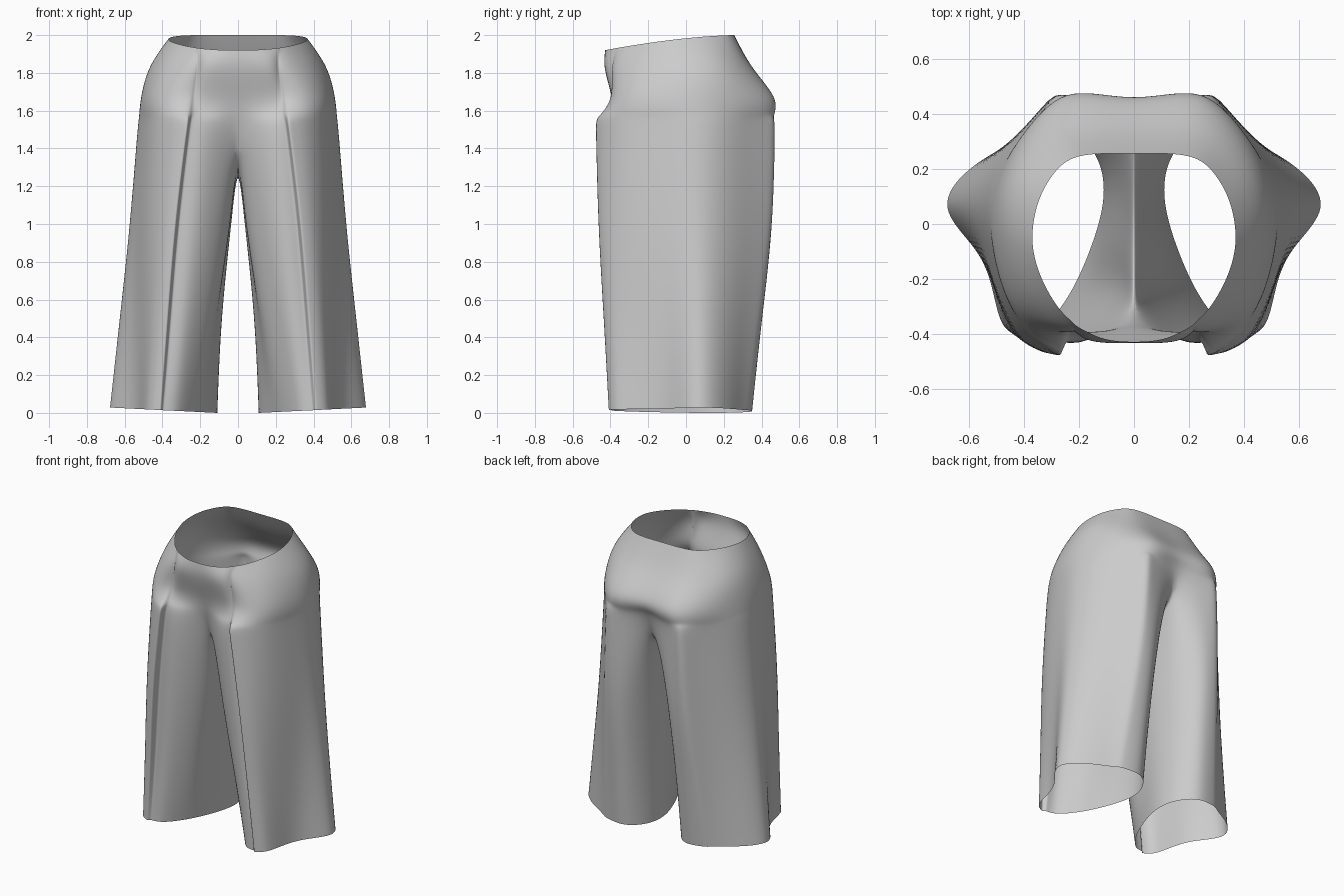
import bpy
import bmesh
from mathutils import Vector

cube = bpy.data.objects.get("Cube")
if cube:
    bpy.data.objects.remove(cube)

# Half cross-sections: front centre -> pleat -> side -> back centre (-> inner leg)
WAIST = [(0, -.43), (.1, -.42), (.17, -.39), (.22, -.355), (.27, -.31), (.33, -.21),
         (.365, -.1), (.365, 0), (.34, .1), (.285, .19), (.22, .24), (.12, .255), (0, .255)]
YOKE = [(0, -.435), (.1, -.435), (.18, -.425), (.22, -.4), (.29, -.37), (.39, -.265),
        (.45, -.11), (.47, .04), (.435, .18), (.35, .275), (.25, .33), (.14, .345), (0, .34)]
HIP = [(0, -.385), (.1, -.39), (.19, -.39), (.25, -.39), (.35, -.38), (.445, -.29),
       (.5, -.12), (.51, .06), (.46, .22), (.37, .36), (.265, .45), (.16, .475), (0, .47)]
CROTCH = [(0, -.33), (.1, -.39), (.19, -.435), (.275, -.465), (.36, -.425), (.45, -.31),
          (.51, -.12), (.535, .06), (.485, .21), (.385, .34), (.28, .455), (.14, .44),
          (0, .4), (0, .24), (0, .05), (0, -.19)]
THIGH = [(.045, -.25), (.14, -.365), (.24, -.425), (.33, -.455), (.405, -.42), (.485, -.29),
         (.54, -.1), (.575, .06), (.515, .21), (.405, .34), (.305, .44), (.19, .445),
         (.09, .34), (.045, .2), (.035, .06), (.045, -.1)]
HEM = [(.21, -.21), (.265, -.3), (.33, -.375), (.41, -.4), (.48, -.365), (.515, -.23),
       (.57, -.09), (.69, .06), (.595, .2), (.465, .28), (.38, .33), (.25, .35), (.16, .28),
       (.115, .18), (.115, .06), (.155, -.08)]
OUTER = len(HIP)      # columns shared by torso and legs
PLEAT = 3             # column of the front pleat ridge
BACK_FOLD = 10        # column of the back fold


def section(points, height):
    """Lift a flat section to a height, given as a number or a rule."""
    rule = height if callable(height) else lambda x, y: height
    return [Vector((x, y, rule(x, y))) for x, y in points]


def waist_height(x, y):
    return 2 - .08 * max(0, (.26 - y) / .69) ** 1.6


def hem_height(x, y):
    return .05 * max(0, x - .11)


def bend(before, point, after):
    return (before - 2 * point + after) / 6


def tighten(rows):
    """Offset the cage so that the subdivided surface passes through the sections."""
    result = []
    for r, row in enumerate(rows):
        closed = len(row) > OUTER
        new_row = []
        for c, p in enumerate(row):
            shift = Vector()
            if closed or 0 < c < OUTER - 1:
                shift += bend(row[c - 1], p, row[(c + 1) % len(row)])
            if 0 < r < len(rows) - 1 and c < len(rows[r - 1]):
                shift += bend(rows[r - 1][c], p, rows[r + 1][c])
            q = p - shift
            if p.x == 0:
                q = p.copy()
            new_row.append(q)
        result.append(new_row)
    return result


# Stack the sections from waist to hem
hip = section(HIP, 1.67)
crotch = section(CROTCH, 1.47)
for column, z in ((0, 1.49), (OUTER - 1, 1.54), (13, 1.43), (14, 1.33), (15, 1.37)):
    crotch[column].z = z
thigh = section(THIGH, 1.0)
hem = section(HEM, hem_height)

# The pleats spring forward just under the hip
fly = [a.lerp(b, .5) for a, b in zip(hip, crotch)]
fly[PLEAT].y -= .03
fly[PLEAT + 1].y -= .015

# The inner legs bow gently at the knee
knee = [a.lerp(b, .5) for a, b in zip(thigh, hem)]
for p in knee[OUTER - 1:]:
    p.x += .018 * max(0, 1 - p.x / .3)
rows = tighten([section(WAIST, waist_height), section(YOKE, 1.83), hip, fly,
                crotch, thigh, knee, hem])

# Tuck a narrow groove in beside each pleat ridge
for row, depth in zip(rows, (0, .03, .01, .03, .035, .045, .04, .01)):
    groove = row[PLEAT - 1].lerp(row[PLEAT], .7) + Vector((.01, depth, 0))
    row.insert(PLEAT, groove)

# Skin the half garment
bm = bmesh.new()
grid = [[bm.verts.new(p) for p in row] for row in rows]
for upper, lower in zip(grid, grid[1:]):
    closed = len(upper) > OUTER + 1
    for c in range(len(upper) if closed else OUTER):
        n = (c + 1) % len(upper)
        bm.faces.new((upper[c], lower[c], lower[n], upper[n]))

# Keep the front pleats and back folds crisp down the legs
crease = bm.edges.layers.float.new("crease_edge")
for upper, lower in zip(grid[3:], grid[4:]):
    for column, sharpness in ((PLEAT, .5), (PLEAT + 1, .5), (BACK_FOLD + 1, .4)):
        bm.edges.get((upper[column], lower[column]))[crease] = sharpness

mesh = bpy.data.meshes.new("trousers")
bm.to_mesh(mesh)
bm.free()
trousers = bpy.data.objects.new("trousers", mesh)
bpy.context.collection.objects.link(trousers)

# Mirror the other half and smooth the cloth
mirror = trousers.modifiers.new("mirror", "MIRROR")
mirror.use_clip = True
mirror.merge_threshold = .002
smooth = trousers.modifiers.new("smooth_cloth", "SUBSURF")
smooth.levels = smooth.render_levels = 3
for polygon in mesh.polygons:
    polygon.use_smooth = True

# Plain grey cloth
cloth = bpy.data.materials.new("grey_cloth")
cloth.use_nodes = True
grey = (.6, .6, .6, 1)
cloth.diffuse_color = grey
shader = next(n for n in cloth.node_tree.nodes if n.type == "BSDF_PRINCIPLED")
shader.inputs["Base Color"].default_value = grey
mesh.materials.append(cloth)
